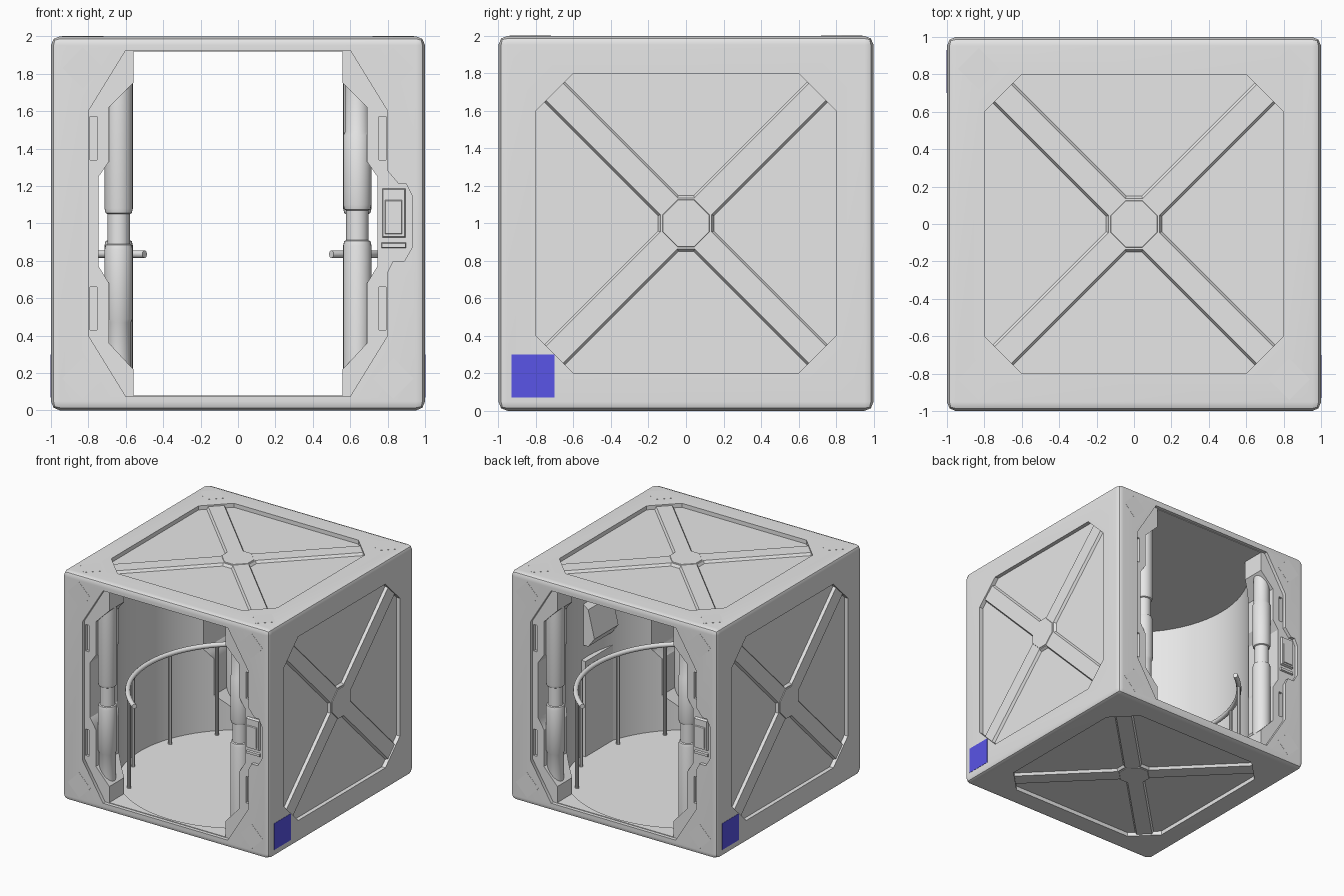
import bpy, bmesh, math
from mathutils import Matrix, Vector

if "Cube" in bpy.data.objects:
    bpy.data.objects.remove(bpy.data.objects["Cube"])

def material(name, rgb):
    m = bpy.data.materials.new(name)
    m.diffuse_color = (*rgb, 1)
    m.use_nodes = True
    m.node_tree.nodes["Principled BSDF"].inputs["Base Color"].default_value = m.diffuse_color
    return m

GREY = material("light grey", (0.8, 0.8, 0.8))
BLUE = material("blue", (0.1, 0.09, 0.8))

def make(name, bm, mat=GREY, smooth=None):
    bmesh.ops.recalc_face_normals(bm, faces=bm.faces[:])
    me = bpy.data.meshes.new(name)
    bm.to_mesh(me)
    bm.free()
    ob = bpy.data.objects.new(name, me)
    bpy.context.collection.objects.link(ob)
    me.materials.append(mat)
    if smooth:
        shade(ob, smooth)
    return ob

def shade(ob, angle):
    bpy.ops.object.select_all(action='DESELECT')
    ob.select_set(True)
    bpy.context.view_layer.objects.active = ob
    bpy.ops.object.shade_smooth_by_angle(angle=math.radians(angle))

def prism(name, pts, w0, w1, mtx, top=None, mat=GREY):
    """Extrude an outline from w0 to w1, optionally to a smaller top outline."""
    bm = bmesh.new()
    lo = [bm.verts.new(mtx @ Vector((u, v, w0))) for u, v in pts]
    hi = [bm.verts.new(mtx @ Vector((u, v, w1))) for u, v in (top or pts)]
    n = len(lo)
    bm.faces.new(lo[::-1])
    bm.faces.new(hi)
    for i in range(n):
        bm.faces.new((lo[i], lo[(i + 1) % n], hi[(i + 1) % n], hi[i]))
    return make(name, bm, mat)

def rect(u0, v0, u1, v1):
    return [(u0, v0), (u1, v0), (u1, v1), (u0, v1)]

def lathe(name, profile, x, y, segs=24):
    bm = bmesh.new()
    rings = [[bm.verts.new((x + r * math.cos(2 * math.pi * i / segs),
                            y + r * math.sin(2 * math.pi * i / segs), z))
              for i in range(segs)] for r, z in profile]
    for a, b in zip(rings, rings[1:]):
        for i in range(segs):
            j = (i + 1) % segs
            bm.faces.new((a[i], a[j], b[j], b[i]))
    bm.faces.new(rings[0][::-1])
    bm.faces.new(rings[-1])
    return make(name, bm, GREY, 30)

# Frames: local w points out of the face
UP = Matrix.Translation((0, 0, 1))
R = Matrix.Rotation
FRONT = R(math.pi / 2, 4, 'X')
BACK = R(math.pi, 4, 'Z') @ FRONT
ENDS = {"front": FRONT, "back": BACK}
PANELS = {"top": UP, "bottom": UP @ R(math.pi, 4, 'X'),
          "right": UP @ R(math.pi / 2, 4, 'Y'), "left": UP @ R(-math.pi / 2, 4, 'Y')}

# Outer shell: bevelled cube
bm = bmesh.new()
bmesh.ops.create_cube(bm, size=2, matrix=UP)
bmesh.ops.bevel(bm, geom=bm.edges[:], offset=0.048, segments=2, profile=0.5, affect='EDGES')
shell = make("shell", bm)

# Cutters: round room, through passage, door recesses, side recesses, slots
cutters = [lathe("room_cutter", [(0.95, 0.05), (0.95, 1.925)], 0, 0, 72)]
jamb = [(.56, .08), (.56, .22), (.69, .36), (.69, .68), (.745, .77),
        (.745, 1.25), (.69, 1.33), (.69, 1.62), (.56, 1.75), (.56, 1.92)]
cutters.append(prism("passage_cutter", jamb + [(-x, z) for x, z in reversed(jamb)], -1.1, 1.1, FRONT))
recess = [(.6, .075), (.8, .4), (.8, .74), (.83, .8), (.89, .8), (.93, .87), (.93, 1.15),
          (.9, 1.21), (.86, 1.21), (.8, 1.28), (.8, 1.6), (.6, 1.925),
          (-.6, 1.925), (-.8, 1.6), (-.8, .4), (-.6, .075)]
octagon = [(.8, -.6), (.8, .6), (.6, .8), (-.6, .8), (-.8, .6), (-.8, -.6), (-.6, -.8), (.6, -.8)]
for m in ENDS.values():
    cutters.append(prism("recess_cutter", recess, 0.97, 1.1, m))
    for u in (-.79, .755):
        for v in (.43, 1.34):
            cutters.append(prism("slot_cutter", rect(u, v, u + .035, v + .23), 0.945, 1.1, m))
for m in PANELS.values():
    cutters.append(prism("panel_cutter", octagon, 0.965, 1.1, m))
for c in cutters:
    c.hide_render = True
    bpy.context.view_layer.objects.active = shell
    mod = shell.modifiers.new("cut", 'BOOLEAN')
    mod.operation, mod.solver, mod.object = 'DIFFERENCE', 'EXACT', c
    bpy.ops.object.modifier_apply(modifier=mod.name)
    bpy.data.objects.remove(c)
shade(shell, 35)
wn = shell.modifiers.new("flat_faces", 'WEIGHTED_NORMAL')
wn.keep_sharp = True

# Raised cross ribs with a hub on the four closed faces
def cross(a, h):
    arm = [(h, h - a), (.7 + a / 2, .7 - a / 2), (.7 - a / 2, .7 + a / 2), (h - a, h)]
    pts = []
    for _ in range(4):
        pts += arm
        arm = [(-y, x) for x, y in arm]
    return pts

hub = [(.13, -.045), (.13, .045), (.045, .13), (-.045, .13),
       (-.13, .045), (-.13, -.045), (-.045, -.13), (.045, -.13)]
for side, m in PANELS.items():
    prism(side + "_cross", cross(.112, .152), 0.96, 0.987, m, cross(.09, .136))
    prism(side + "_hub", hub, 0.98, 0.992, m, [(u * .95, v * .95) for u, v in hub])

# Flush corner diamonds on front, back and top
def diamond(u, v, s=.11):
    return [(u + s, v), (u, v + s), (u - s, v), (u, v - s)]

for su in (-.83, .83):
    for sv in (-.83, .83):
        prism("top_diamond", diamond(su, sv), 0.995, 1.001, UP)
        for side, m in ENDS.items():
            prism(side + "_diamond", diamond(su, 1 + sv), 0.995, 1.001, m)

# Blue square marks at the lower leading corner of each side
prism("right_mark", rect(.7, -.93, .93, -.7), 0.995, 1.002,
      UP @ R(math.pi / 2, 4, 'Z') @ FRONT @ Matrix.Scale(-1, 4, (1, 0, 0)), mat=BLUE)
prism("left_mark", rect(.7, -.93, .93, -.7), 0.995, 1.002,
      UP @ R(-math.pi / 2, 4, 'Z') @ FRONT @ Matrix.Scale(-1, 4, (1, 0, 0)), mat=BLUE)

# Door pistons: the right one is the left one upside down
piston = [(.066, .2), (.066, .47), (.076, .49), (.076, .86), (.07, .885), (.06, .89),
          (.06, 1.05), (.07, 1.055), (.076, 1.08), (.076, 1.76)]
flipped = [(r, 1.96 - z) for r, z in reversed(piston)]
for s, side in ((1, "front"), (-1, "back")):
    lathe(side + "_piston_a", piston, -.638 * s, -.885 * s)
    lathe(side + "_piston_b", flipped, .638 * s, -.885 * s)

# Keypads beside each doorway
for side, m in ENDS.items():
    prism(side + "_keypad", rect(.77, .92, .9, 1.19), 0.96, 0.992, m, rect(.775, .93, .89, 1.18))
    prism(side + "_keypad_cover", rect(.782, .94, .88, 1.13), 0.985, 0.999, m, rect(.788, .946, .874, 1.12))
    prism(side + "_keypad_bar", rect(.765, .865, .9, .9), 0.96, 0.985, m, rect(.77, .872, .895, .893))

# Curved handrails with posts
for s, side in ((-1, "left"), (1, "right")):
    cu = bpy.data.curves.new(side + "_rail", 'CURVE')
    cu.dimensions, cu.bevel_depth, cu.bevel_resolution, cu.use_fill_caps = '3D', 0.021, 3, True
    sp = cu.splines.new('POLY')
    n = 33
    sp.points.add(n - 1)
    for i, p in enumerate(sp.points):
        a = math.radians(-55 + 110 * i / (n - 1))
        p.co = (s * .87 * math.cos(a), .87 * math.sin(a), .835, 1)
    cu.materials.append(GREY)
    bpy.context.collection.objects.link(bpy.data.objects.new(side + "_rail", cu))
    for deg in (-44, -17, 17, 44):
        a = math.radians(deg)
        lathe(side + "_rail_post", [(.015, .045), (.015, .83)],
              s * .87 * math.cos(a), .87 * math.sin(a), 10)

# Wall console on the right: flat panel and tilted screen (profile in x-z, extruded along y)
prism("console_panel", rect(.905, .05, .955, .88), -.09, .3, FRONT)
prism("console_screen", [(.955, 1.0), (.9, 1.0), (.84, 1.08), (.9, 1.32), (.955, 1.36)], -.06, .27, FRONT)
